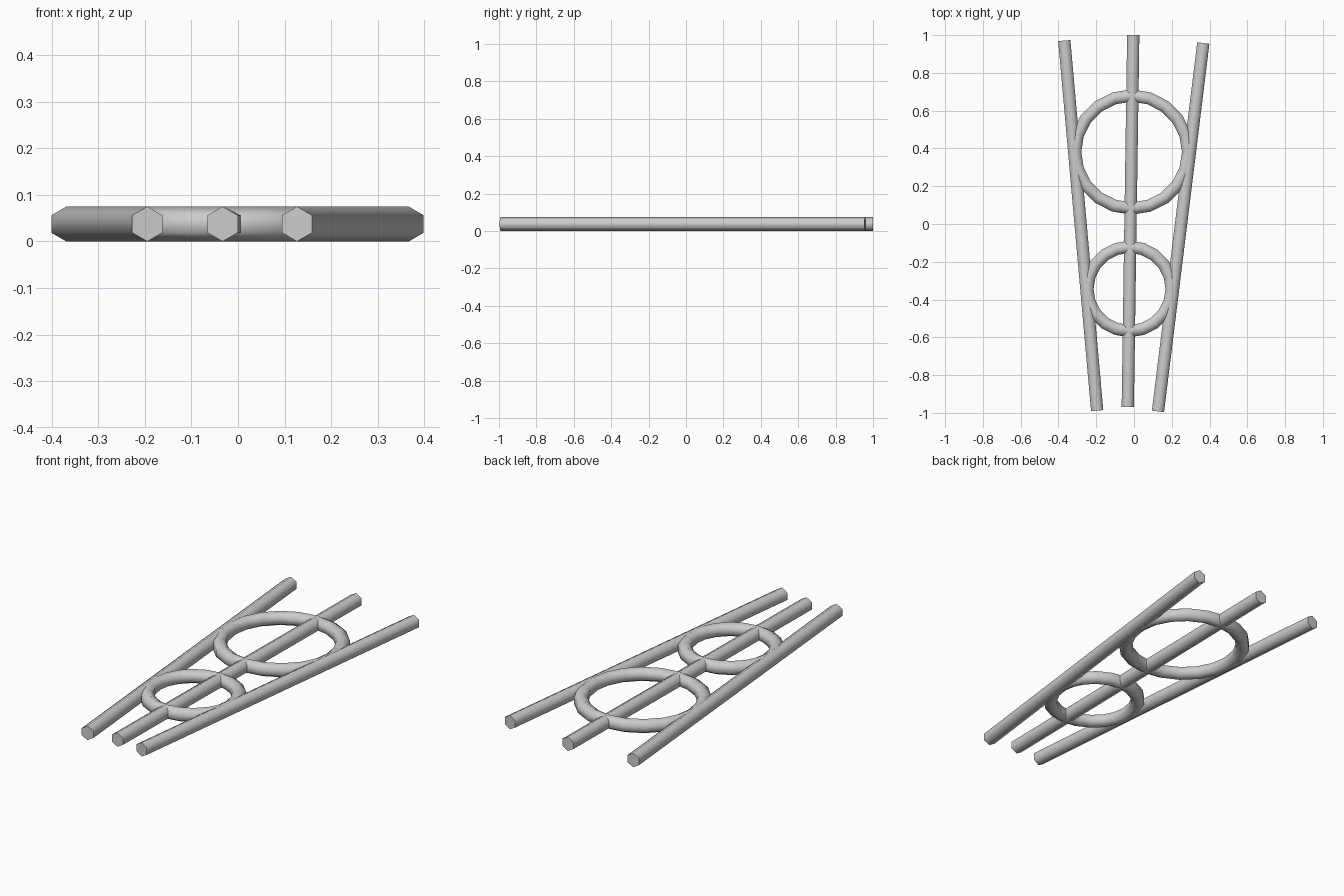
import bpy
import bmesh
from math import sin, cos, tau
from mathutils import Vector

if "Cube" in bpy.data.objects:
    bpy.data.objects.remove(bpy.data.objects["Cube"])

R = 0.0375          # hexagonal rod radius, corners pointing up and down
UP = Vector((0, 0, 1))


def hex_loop(bm, centre, side):
    """Hexagon around centre, spread along the side direction and z."""
    return [bm.verts.new(centre + side * (R * sin(tau * k / 6)) + UP * (R * cos(tau * k / 6)))
            for k in range(6)]


def bridge(bm, a, b):
    for k in range(6):
        n = (k + 1) % 6
        bm.faces.new((a[k], a[n], b[n], b[k]))


def finish(bm, name):
    bmesh.ops.recalc_face_normals(bm, faces=bm.faces)
    me = bpy.data.meshes.new(name)
    bm.to_mesh(me)
    bm.free()
    ob = bpy.data.objects.new(name, me)
    bpy.context.collection.objects.link(ob)
    bpy.ops.object.select_all(action='DESELECT')
    ob.select_set(True)
    bpy.context.view_layer.objects.active = ob
    bpy.ops.object.shade_smooth_by_angle(angle=1.2)


def rod(name, start, end):
    bm = bmesh.new()
    a, b = Vector((*start, R)), Vector((*end, R))
    side = (b - a).cross(UP).normalized()
    la, lb = hex_loop(bm, a, side), hex_loop(bm, b, side)
    bridge(bm, la, lb)
    bm.faces.new(la)
    bm.faces.new(lb)
    finish(bm, name)


def ring(name, x, y, radius, segments=20):
    bm = bmesh.new()
    loops = []
    for i in range(segments):
        out = Vector((cos(tau * i / segments), sin(tau * i / segments), 0))
        loops.append(hex_loop(bm, Vector((x, y, R)) + out * radius, out))
    for i in range(segments):
        bridge(bm, loops[i], loops[(i + 1) % segments])
    finish(bm, name)


# Three rods fanning out towards the back
rod("left_rod", (-0.195, -0.988), (-0.369, 0.971))
rod("middle_rod", (-0.033, -0.968), (-0.004, 1.0))
rod("right_rod", (0.127, -0.992), (0.367, 0.958))

# Two rings centred on the middle rod, touching the outer rods
ring("large_ring", -0.0125, 0.381, 0.299)
ring("small_ring", -0.0235, -0.344, 0.223)
